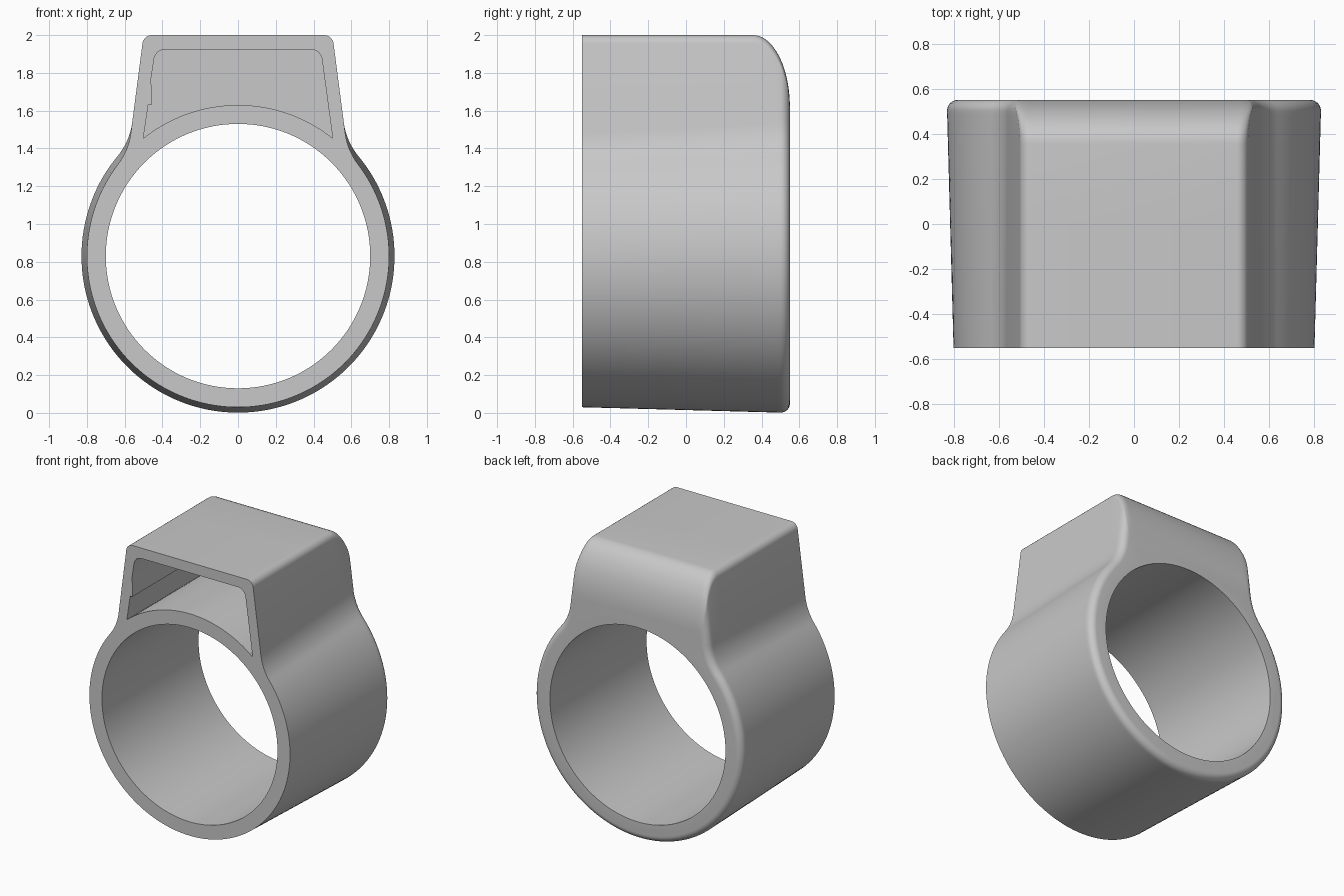
import bpy, bmesh, math
from mathutils import Vector

if "Cube" in bpy.data.objects:
    bpy.data.objects.remove(bpy.data.objects["Cube"])

CZ = 0.83                       # height of the ring axis
Y0, Y1 = -0.55, 0.55            # open front and rounded back
SLOPE = math.atan(0.13)         # lean of the box sides
N = Vector((math.cos(SLOPE), math.sin(SLOPE)))
U = Vector((-math.sin(SLOPE), math.cos(SLOPE)))

grey = bpy.data.materials.new("plain grey")
grey.diffuse_color = (0.58, 0.58, 0.58, 1)
grey.use_nodes = True
grey.node_tree.nodes["Principled BSDF"].inputs["Base Color"].default_value = grey.diffuse_color


def arc(c, r, a0, a1, n):
    return [Vector((c[0] + r * math.cos(a0 + (a1 - a0) * i / n),
                    c[1] + r * math.sin(a0 + (a1 - a0) * i / n))) for i in range(n + 1)]


def outline(r, top, inset):
    """Band and box outline, relative to the ring axis."""
    big, small = 0.35, 0.05
    d = N.dot(Vector((0.5, 2 - CZ)))
    s = d + big
    c = N * s + U * math.sqrt((r + big) ** 2 - s * s)
    r, d, big = r - inset, d - inset, big + inset
    # rounded top corner
    cz = top - CZ - small
    cx = (d - small - N.y * cz) / N.x
    half = arc((cx, cz), small, math.pi / 2, SLOPE, 8)
    # concave neck
    a0, a1 = math.pi + SLOPE, math.atan2(-c.y, -c.x) % (2 * math.pi)
    half += arc(c, big, a0, a1, 12)
    # round band down to the bottom
    half += arc((0, 0), r, math.atan2(c.y, c.x), -math.pi / 2, 56)[1:]
    return half + [Vector((-p.x, p.y)) for p in reversed(half[:-1])]


def loft(name, sections):
    bm = bmesh.new()
    rings = [[bm.verts.new((p.x, y, p.y + CZ)) for p in pts] for y, pts in sections]
    n = len(rings[0])
    for a, b in zip(rings, rings[1:]):
        for i in range(n):
            bm.faces.new((a[i], a[(i + 1) % n], b[(i + 1) % n], b[i]))
    bm.faces.new(rings[0])
    bm.faces.new(rings[-1])
    bmesh.ops.recalc_face_normals(bm, faces=bm.faces)
    me = bpy.data.meshes.new(name)
    bm.to_mesh(me)
    bm.free()
    me.materials.append(grey)
    ob = bpy.data.objects.new(name, me)
    bpy.context.collection.objects.link(ob)
    return ob


# body: tapered band, box top curving down to a filleted back edge
ys = [Y0, 0.0, 0.355]
ys += [0.355 + 0.145 * i / 8 for i in range(1, 9)]
ys += [0.5 + 0.05 * math.sin(math.pi / 2 * i / 8) for i in range(1, 9)]
sections = []
for y in ys:
    k = max(0.0, (y - 0.355) / 0.195)
    top = 1.62 + 0.38 * math.sqrt(max(0.0, 1 - k * k))
    e = max(0.0, y - 0.5)
    inset = 0.05 - math.sqrt(max(0.0, 0.0025 - e * e))
    sections.append((y, outline(0.80 + 0.03 * (y - Y0) / (Y1 - Y0), top, inset)))
body = loft("ring_body", sections)

# finger hole
circle = arc((0, 0), 0.70, 0, 2 * math.pi, 128)[:-1]
hole = loft("hole_cutter", [(-0.7, circle), (0.7, circle)])

# pocket in the box, with an arched floor and a small rib on the left wall
wall = [(-0.475, 1.63), (-0.457, 1.63), (-0.457, 1.73), (-0.463, 1.75)]
shape = [Vector((x, z - CZ)) for x, z in wall]
shape += arc((-0.385, 1.865 - CZ), 0.06, math.pi - SLOPE, math.pi / 2, 8)
shape += arc((0.385, 1.865 - CZ), 0.06, math.pi / 2, SLOPE, 8)
a = math.atan2(0.622, 0.5)
shape += arc((0, 0), 0.80, a, math.pi - a, 32)
pocket = loft("pocket_cutter", [(-0.7, shape), (0.40, shape)])

for cutter in (hole, pocket):
    m = body.modifiers.new("cut", 'BOOLEAN')
    m.operation, m.object, m.solver = 'DIFFERENCE', cutter, 'EXACT'
bpy.context.view_layer.objects.active = body
body.select_set(True)
for m in list(body.modifiers):
    bpy.ops.object.modifier_apply(modifier=m.name)
for cutter in (hole, pocket):
    bpy.data.objects.remove(cutter)
bpy.ops.object.shade_smooth_by_angle(angle=math.radians(30))
